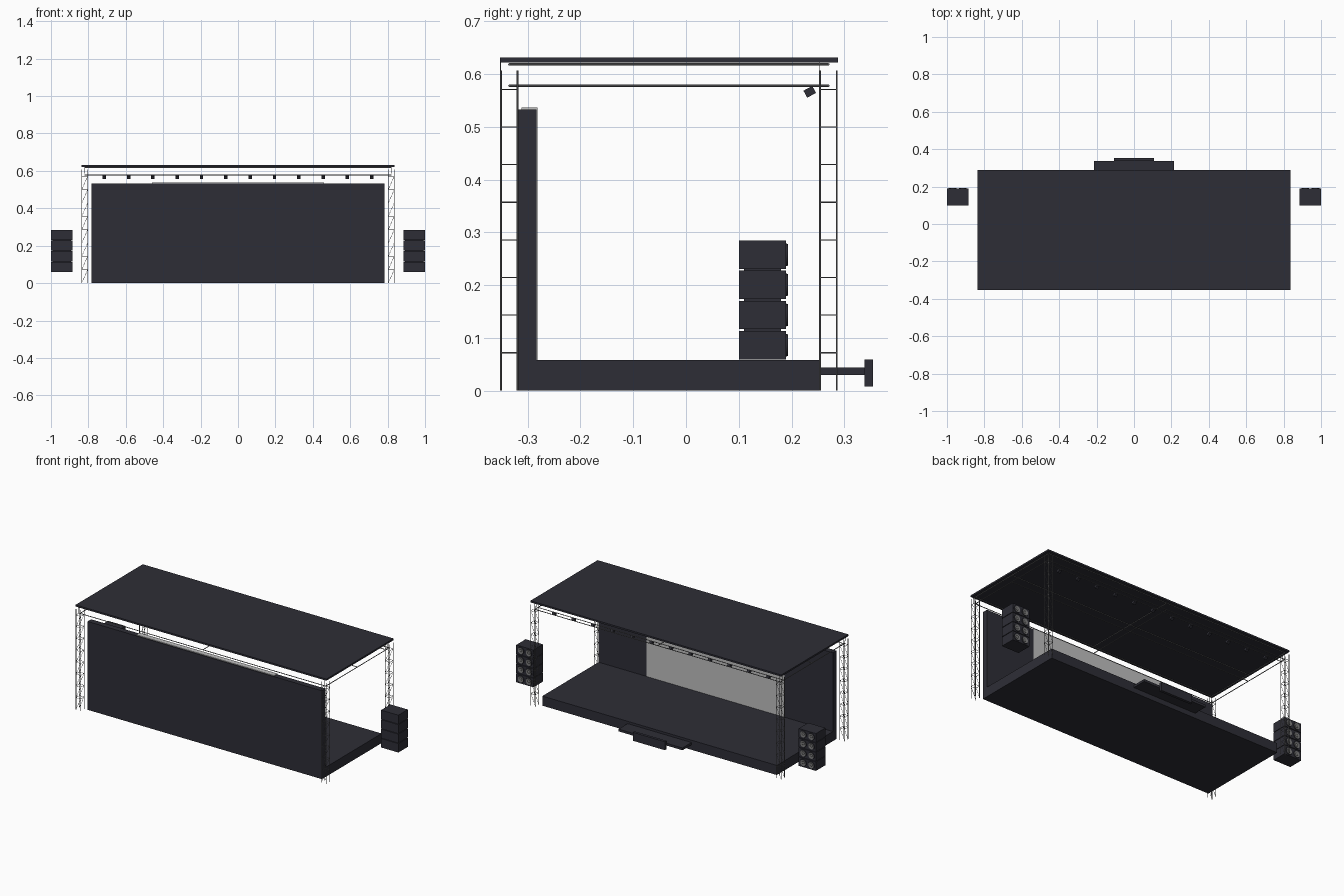
import bpy, bmesh, math
from mathutils import Vector, Matrix

if "Cube" in bpy.data.objects:
    bpy.data.objects.remove(bpy.data.objects["Cube"])


def material(name, col):
    m = bpy.data.materials.new(name)
    m.diffuse_color = (*col, 1)
    m.use_nodes = True
    m.node_tree.nodes["Principled BSDF"].inputs["Base Color"].default_value = m.diffuse_color
    return m


DARK = material("dark_panel", (0.027, 0.027, 0.037))
STEEL = material("truss_grey", (0.17, 0.17, 0.175))
SCREEN = material("screen_grey", (0.52, 0.52, 0.52))
CONE = material("cone_grey", (0.17, 0.17, 0.17))


def finish(name, bm, mats, smooth=False):
    me = bpy.data.meshes.new(name)
    bm.to_mesh(me)
    bm.free()
    for m in mats:
        me.materials.append(m)
    ob = bpy.data.objects.new(name, me)
    bpy.context.collection.objects.link(ob)
    if smooth:
        bpy.ops.object.select_all(action='DESELECT')
        ob.select_set(True)
        bpy.context.view_layer.objects.active = ob
        bpy.ops.object.shade_smooth_by_angle(angle=math.radians(35))
    return ob


def add_box(bm, x, y, z, rot=None):
    c = Vector(((x[0] + x[1]) / 2, (y[0] + y[1]) / 2, (z[0] + z[1]) / 2))
    s = Matrix.Diagonal((x[1] - x[0], y[1] - y[0], z[1] - z[0], 1))
    bmesh.ops.create_cube(bm, size=1, matrix=Matrix.Translation(c) @ (rot or Matrix()) @ s)


def box(name, x, y, z, mat=DARK):
    bm = bmesh.new()
    add_box(bm, x, y, z)
    return finish(name, bm, [mat])


def tube(bm, a, b, r, n=8):
    a, b = Vector(a), Vector(b)
    d = b - a
    m = Matrix.Translation((a + b) / 2) @ d.to_track_quat('Z', 'Y').to_matrix().to_4x4()
    bmesh.ops.create_cone(bm, cap_ends=True, segments=n, radius1=r, radius2=r,
                          depth=d.length, matrix=m)


# stage deck, rear wall, screen, roof
box("stage_deck", (-.782, .782), (-.317, .252), (0, .058))
box("rear_wall", (-.782, .782), (-.317, -.283), (.058, .533))
box("screen", (-.46, .46), (-.312, -.281), (.0585, .537), SCREEN)
box("roof", (-.837, .837), (-.353, .288), (.622, .632))

# ledge and panel on the open side
box("ledge", (-.213, .213), (.252, .338), (.03, .044))
box("ledge_panel", (-.107, .107), (.338, .354), (.008, .059))

# four lattice towers
H, W, R = .607, .0175, .0017
LEVELS = [.072 + .0713 * i for i in range(8)]
TY = (-.335, .27)
for sx, side in ((-1, "left"), (1, "right")):
    for cy, end in zip(TY, ("front", "back")):
        bm = bmesh.new()
        cx = sx * .8195
        ring = [(cx + i * (W - R), cy + j * (W - R)) for i, j in ((-1, -1), (1, -1), (1, 1), (-1, 1))]
        for p in ring:
            tube(bm, (*p, 0), (*p, H), R)
        for z in LEVELS:
            for k in range(4):
                tube(bm, (*ring[k], z), (*ring[(k + 1) % 4], z), .0011, 6)
        # diagonals on the faces along x
        for z0, z1 in zip([0.001] + LEVELS, LEVELS):
            for a, b in ((0, 1), (3, 2)):
                tube(bm, (*ring[a], z0), (*ring[b], z1), .0009, 6)
        # thin hanger up to the roof
        tube(bm, (cx, cy - W + .001, H - .02), (cx, cy - W + .001, .624), .0009, 6)
        finish(f"{side}_{end}_tower", bm, [STEEL], True)

# roof grid: upper and lower chords around the edge and across the middle
bm = bmesh.new()
MY = sum(TY) / 2
for z in (.578, .6185):
    for y in (*TY, MY):
        tube(bm, (-.82, y, z), (.82, y, z), .0022)
    for x in (-.82, 0, .82):
        tube(bm, (x, TY[0], z), (x, TY[1], z), .0022)
tube(bm, (-.82, .24, .578), (.82, .24, .578), .002)
finish("roof_grid", bm, [STEEL], True)

# row of twelve tilted lamps
bm = bmesh.new()
for i in range(12):
    x = -.715 + .13 * i
    add_box(bm, (x - .009, x + .009), (.225, .244), (.559, .574),
            Matrix.Rotation(math.radians(28), 4, 'X'))
finish("lamps", bm, [DARK])


# speaker stacks: four cabinets, each with two cones on the +y face
def speaker_cone(bm, cx, cy, cz, n=24):
    prof = [(.0215, 0), (.0205, .003), (.018, .003), (.008, .0006), (.006, .002), (.0, .0028)]
    rows = []
    for r, h in prof[:-1]:
        rows.append([bm.verts.new((cx + r * math.cos(t), cy + h, cz + r * math.sin(t)))
                     for t in (2 * math.pi * k / n for k in range(n))])
    tip = bm.verts.new((cx, cy + prof[-1][1], cz))
    for i, (a, b) in enumerate(zip(rows, rows[1:])):
        for k in range(n):
            q = (k + 1) % n
            bm.faces.new((a[k], b[k], b[q], a[q])).material_index = int(i >= 2)
    for k in range(n):
        bm.faces.new((rows[-1][k], tip, rows[-1][(k + 1) % n])).material_index = 1


for sx, side in ((-1, "left"), (1, "right")):
    cab, cones = bmesh.new(), bmesh.new()
    cx = sx * .9425
    for i in range(4):
        z = .0595 + .0571 * i
        add_box(cab, (cx - .0575, cx + .0575), (.1, .19), (z, z + .0538))
        for dx in (-.027, .027):
            speaker_cone(cones, cx + dx, .19, z + .0269)
    # slim spine joining the cabinets
    add_box(cab, (cx - .05, cx + .05), (.11, .18), (.07, .275))
    bmesh.ops.recalc_face_normals(cones, faces=cones.faces)
    if sum(f.normal.y for f in cones.faces) < 0:
        bmesh.ops.reverse_faces(cones, faces=cones.faces)
    finish(f"{side}_speaker_stack", cab, [DARK])
    finish(f"{side}_speaker_cones", cones, [DARK, CONE], True)
